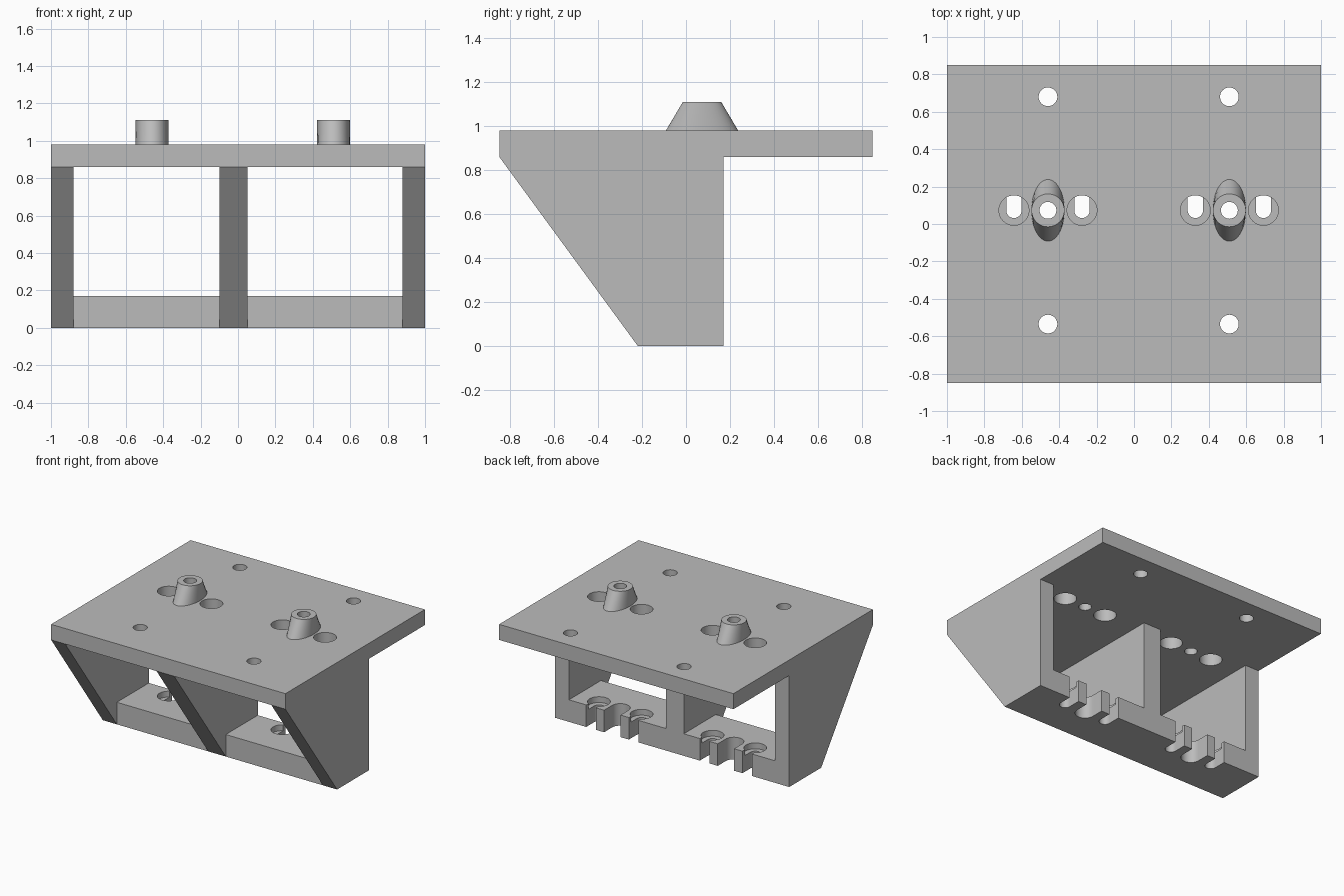
import bpy, bmesh, math
from mathutils import Vector

old = bpy.data.objects.get("Cube")
if old:
    bpy.data.objects.remove(old, do_unlink=True)

grey = bpy.data.materials.new("plain grey")
grey.diffuse_color = (0.5, 0.5, 0.5, 1)
grey.use_nodes = True
grey.node_tree.nodes["Principled BSDF"].inputs["Base Color"].default_value = (0.5, 0.5, 0.5, 1)

ROW_Y = 0.073              # line of both fastener groups
CENTRES = (-0.46, 0.51)    # middle of each group
BOLT_OFFSET = 0.182
PLATE_Z, TOP_Z = 0.86, 0.98
BASE_Z, BACK_Y, FOOT_Y = 0.17, 0.17, -0.22


def finish(name, bm):
    bmesh.ops.recalc_face_normals(bm, faces=bm.faces)
    mesh = bpy.data.meshes.new(name)
    bm.to_mesh(mesh)
    bm.free()
    mesh.materials.append(grey)
    ob = bpy.data.objects.new(name, mesh)
    bpy.context.collection.objects.link(ob)
    return ob


def prism(name, start_points, shift):
    """Extrude a flat outline along a vector."""
    bm = bmesh.new()
    face = bm.faces.new([bm.verts.new(p) for p in start_points])
    ext = bmesh.ops.extrude_face_region(bm, geom=[face])
    moved = [v for v in ext["geom"] if isinstance(v, bmesh.types.BMVert)]
    bmesh.ops.translate(bm, verts=moved, vec=Vector(shift))
    return finish(name, bm)


def box(name, x0, x1, y0, y1, z0, z1):
    outline = [(x0, y0, z0), (x1, y0, z0), (x1, y1, z0), (x0, y1, z0)]
    return prism(name, outline, (0, 0, z1 - z0))


def ring(x, y, z, rx, ry, n=48):
    return [(x + rx * math.cos(math.tau * i / n), y + ry * math.sin(math.tau * i / n), z)
            for i in range(n)]


def drill(x, y, r, z0, z1):
    return prism("cutter", ring(x, y, z0, r, r), (0, 0, z1 - z0))


def open_slot(x, r):
    """Round-ended slot running out through the back of the base."""
    n = 24
    arc = [(x - r * math.cos(math.pi * i / n), ROW_Y - r * math.sin(math.pi * i / n), -0.1)
           for i in range(n + 1)]
    return prism("cutter", arc + [(x + r, 0.3, -0.1), (x - r, 0.3, -0.1)], (0, 0, 0.4))


def cut(ob, cutters):
    bpy.context.view_layer.objects.active = ob
    for c in cutters:
        mod = ob.modifiers.new("cut", "BOOLEAN")
        mod.operation, mod.solver, mod.object = "DIFFERENCE", "EXACT", c
        bpy.ops.object.modifier_apply(modifier=mod.name)
        bpy.data.objects.remove(c, do_unlink=True)


def smooth(ob):
    bpy.ops.object.select_all(action="DESELECT")
    ob.select_set(True)
    bpy.context.view_layer.objects.active = ob
    bpy.ops.object.shade_smooth_by_angle(angle=math.radians(30))


# Top plate with mounting holes, bores and screwdriver access holes
plate = box("top_plate", -1, 1, -0.85, 0.85, PLATE_Z, TOP_Z)
holes = []
for cx in CENTRES:
    for x, y, r in ((cx, 0.68, 0.05), (cx, -0.535, 0.05), (cx, ROW_Y, 0.045),
                    (cx - BOLT_OFFSET, ROW_Y, 0.08), (cx + BOLT_OFFSET, ROW_Y, 0.08)):
        holes.append(drill(x, y, r, 0.7, 1.1))
cut(plate, holes)
smooth(plate)

# Three sloping support ribs
for name, x0, x1 in (("right_rib", -1, -0.88), ("middle_rib", -0.1, 0.05), ("left_rib", 0.88, 1)):
    prism(name, [(x0, -0.85, PLATE_Z), (x0, FOOT_Y, 0), (x0, BACK_Y, 0), (x0, BACK_Y, PLATE_Z)],
          (x1 - x0, 0, 0))

# Base bars with counterbored bolt slots and a wider middle notch
for name, x0, x1, cx in (("right_base", -0.88, -0.1, CENTRES[0]), ("left_base", 0.05, 0.88, CENTRES[1])):
    base = box(name, x0, x1, FOOT_Y, BACK_Y, 0, BASE_Z)
    cutters = [open_slot(cx, 0.07)]
    for side in (-1, 1):
        x = cx + side * BOLT_OFFSET
        cutters += [open_slot(x, 0.041), drill(x, ROW_Y, 0.08, 0.125, 0.3)]
    cut(base, cutters)
    smooth(base)

# Hollow bosses, round on top and flaring front to back at the foot
for name, cx in zip(("right_boss", "left_boss"), CENTRES):
    bm = bmesh.new()
    loops = [[bm.verts.new(p) for p in ring(cx, ROW_Y, z, rx, ry)] for z, rx, ry in
             ((TOP_Z, 0.045, 0.045), (TOP_Z, 0.088, 0.165), (1.11, 0.088, 0.088), (1.11, 0.045, 0.045))]
    for a, b in zip(loops, loops[1:] + loops[:1]):
        for i in range(len(a)):
            j = (i + 1) % len(a)
            bm.faces.new((a[i], a[j], b[j], b[i]))
    smooth(finish(name, bm))
